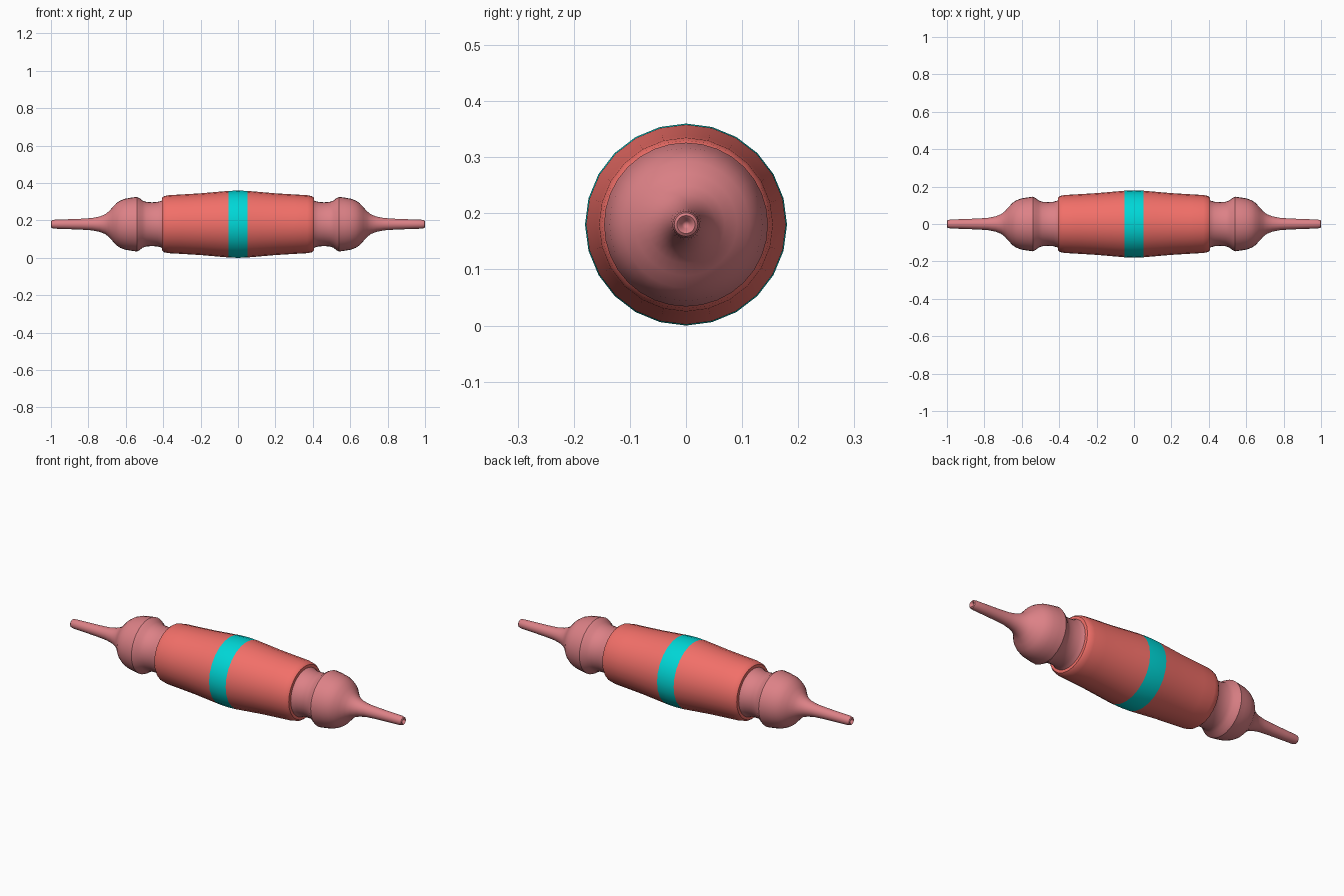
import bpy, bmesh, math

if "Cube" in bpy.data.objects:
    bpy.data.objects.remove(bpy.data.objects["Cube"])

AXIS_Z = 0.18


def material(name, rgb):
    m = bpy.data.materials.new(name)
    m.diffuse_color = (*rgb, 1)
    m.use_nodes = True
    m.node_tree.nodes["Principled BSDF"].inputs["Base Color"].default_value = m.diffuse_color
    return m


def lathe(name, profile, mat, sides=24, angle=35):
    """Spin (x, radius) points around the long horizontal axis."""
    bm = bmesh.new()
    rings = []
    for x, r in profile:
        if r == 0:
            rings.append([bm.verts.new((x, 0, AXIS_Z))] * sides)
        else:
            rings.append([bm.verts.new((x, r * math.sin(2 * math.pi * i / sides),
                                        AXIS_Z + r * math.cos(2 * math.pi * i / sides)))
                          for i in range(sides)])
    for a, b in zip(rings, rings[1:]):
        for i in range(sides):
            j = (i + 1) % sides
            quad = list(dict.fromkeys((a[i], a[j], b[j], b[i])))
            bm.faces.new(quad)
    bmesh.ops.recalc_face_normals(bm, faces=bm.faces)
    me = bpy.data.meshes.new(name)
    bm.to_mesh(me)
    bm.free()
    me.materials.append(mat)
    ob = bpy.data.objects.new(name, me)
    bpy.context.collection.objects.link(ob)
    bpy.ops.object.select_all(action='DESELECT')
    ob.select_set(True)
    bpy.context.view_layer.objects.active = ob
    bpy.ops.object.shade_smooth_by_angle(angle=math.radians(angle))
    return ob


red = material("red", (0.89, 0.16, 0.14))
cyan = material("cyan", (0.0, 0.68, 0.68))
pink = material("pink", (0.72, 0.22, 0.24))

# Centre band
lathe("centre_band", [(-0.05, 0.178), (0, 0.18), (0.05, 0.178)], cyan)

# Barrel half with rounded lip, and turned handle, on both ends
barrel = [(0.05, 0.178), (0.12, 0.172), (0.2, 0.165), (0.3, 0.159), (0.37, 0.155),
          (0.395, 0.150), (0.405, 0.142), (0.407, 0.130), (0.405, 0.115)]
handle = [(0.395, 0.135), (0.41, 0.125), (0.43, 0.119), (0.46, 0.117), (0.49, 0.119),
          (0.51, 0.126), (0.525, 0.138), (0.54, 0.146), (0.57, 0.142), (0.605, 0.136),
          (0.63, 0.126), (0.65, 0.113), (0.67, 0.091), (0.69, 0.069), (0.71, 0.053),
          (0.74, 0.041), (0.78, 0.033), (0.84, 0.029), (0.92, 0.026), (0.98, 0.024),
          (0.996, 0.021), (1.0, 0.016), (0.996, 0.011), (0.985, 0.007), (0.98, 0)]
for side, s in (("left", -1), ("right", 1)):
    lathe(side + "_barrel", [(s * x, r) for x, r in barrel], red)
    lathe(side + "_handle", [(s * x, r) for x, r in handle], pink, 32)
